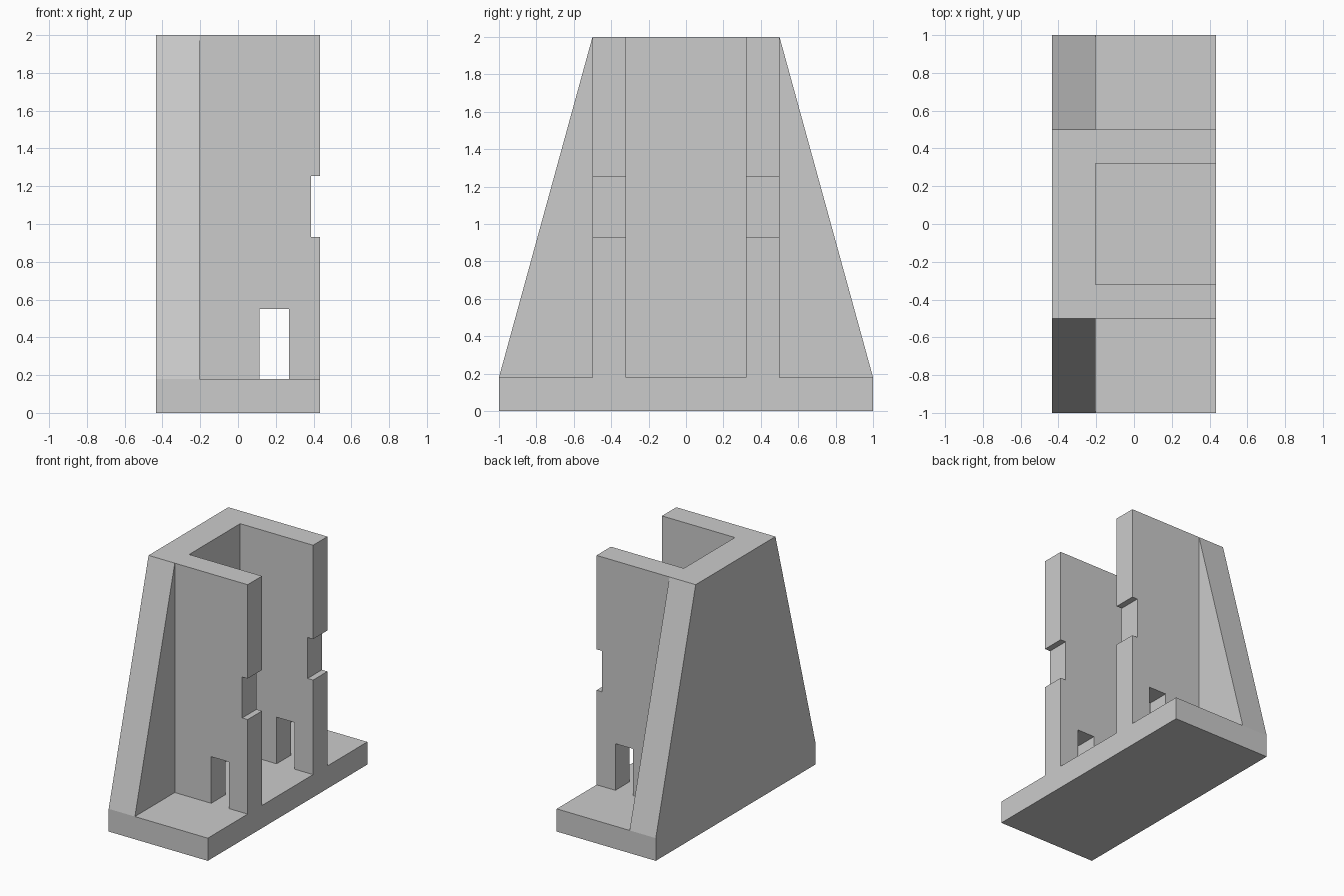
import bpy, bmesh
from mathutils import Vector

cube = bpy.data.objects.get("Cube")
if cube:
    bpy.data.objects.remove(cube, do_unlink=True)

grey = bpy.data.materials.new("plain grey")
grey.use_nodes = True
colour = (0.6, 0.6, 0.6, 1)
grey.diffuse_color = colour
grey.node_tree.nodes["Principled BSDF"].inputs["Base Color"].default_value = colour

BACK, INNER, OPEN = -0.435, -0.205, 0.435   # x of the back plate and open side
FLOOR, TOP = 0.18, 2.0


def prism(name, points, direction):
    """Extrude a closed outline of 3D points along a direction."""
    bm = bmesh.new()
    face = bm.faces.new([bm.verts.new(p) for p in points])
    ext = bmesh.ops.extrude_face_region(bm, geom=[face])
    moved = [v for v in ext["geom"] if isinstance(v, bmesh.types.BMVert)]
    bmesh.ops.translate(bm, verts=moved, vec=Vector(direction))
    bmesh.ops.recalc_face_normals(bm, faces=bm.faces)
    mesh = bpy.data.meshes.new(name)
    bm.to_mesh(mesh)
    bm.free()
    mesh.materials.append(grey)
    obj = bpy.data.objects.new(name, mesh)
    bpy.context.collection.objects.link(obj)
    return obj


# Tapered back plate, full height
outline = [(-1, 0), (1, 0), (1, FLOOR), (0.5, TOP), (-0.5, TOP), (-1, FLOOR)]
body = prism("channel_bracket", [(BACK, y, z) for y, z in outline], (INNER - BACK, 0, 0))

# Base plate, running slightly into the back plate
base = prism("base_plate", [(x, y, 0) for x, y in
             [(INNER - 0.1, -1), (OPEN, -1), (OPEN, 1), (INNER - 0.1, 1)]], (0, 0, FLOOR))

# Side walls with a doorway at the floor and a notch in the open edge
low = FLOOR - 0.08
wall = [(INNER - 0.1, low), (0.115, low), (0.115, 0.55), (0.27, 0.55), (0.27, low),
        (OPEN, low), (OPEN, 0.93), (0.387, 0.93), (0.387, 1.255), (OPEN, 1.255),
        (OPEN, TOP), (INNER - 0.1, TOP)]
walls = [prism(name, [(x, y, z) for x, z in wall], (0, 0.18, 0))
         for name, y in (("front_wall", -0.5), ("rear_wall", 0.32))]

# Join everything into one clean solid
bpy.context.view_layer.objects.active = body
for part in [base] + walls:
    mod = body.modifiers.new("union", "BOOLEAN")
    mod.operation = "UNION"
    mod.solver = "EXACT"
    mod.object = part
    bpy.ops.object.modifier_apply(modifier=mod.name)
    bpy.data.objects.remove(part, do_unlink=True)
